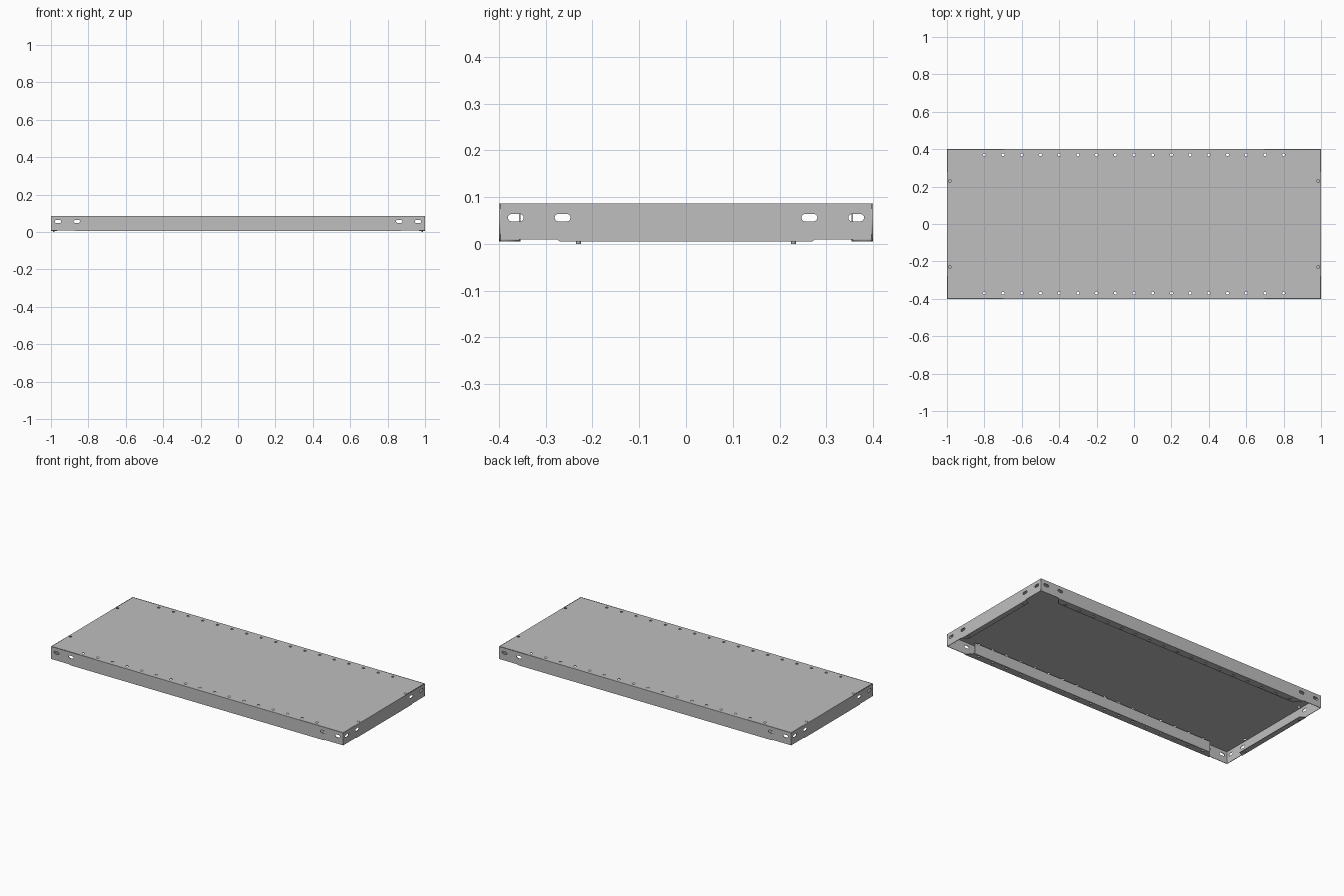
import bpy
import math
from mathutils import Vector

cube = bpy.data.objects.get("Cube")
if cube:
    bpy.data.objects.remove(cube, do_unlink=True)

# Shelf dimensions
HALF_X, HALF_Y, TOP = 1.0, 0.4, 0.086
WALL_BASE, TAB_BASE = 0.009, 0.005
SHEET = 0.003

steel = bpy.data.materials.new("light_grey_steel")
steel.use_nodes = True
colour = (0.52, 0.52, 0.52, 1)
steel.diffuse_color = colour
steel.node_tree.nodes["Principled BSDF"].inputs["Base Color"].default_value = colour


def slot(cx, cy, radius, straight=0.0, steps=6):
    """Outline of a round hole, or of a slot when straight is above zero."""
    points = []
    for side in (1, -1):
        for i in range(steps + (1 if straight else 0)):
            a = math.pi * i / steps - side * math.pi / 2
            points.append((cx + side * straight / 2 + radius * math.cos(a),
                           cy + radius * math.sin(a)))
    return points


def rectangle(x0, x1, y0, y1):
    return [(x0, y0), (x1, y0), (x1, y1), (x0, y1)]


def panel(name, outline, holes, location, rotation=(0, 0, 0)):
    """Sheet metal panel: a filled, extruded outline with openings."""
    curve = bpy.data.curves.new(name, 'CURVE')
    curve.dimensions = '2D'
    curve.fill_mode = 'BOTH'
    curve.extrude = SHEET / 2
    for loop in [outline] + holes:
        spline = curve.splines.new('POLY')
        spline.points.add(len(loop) - 1)
        for point, (x, y) in zip(spline.points, loop):
            point.co = (x, y, 0, 1)
        spline.use_cyclic_u = True
    obj = bpy.data.objects.new(name, curve)
    bpy.context.collection.objects.link(obj)
    obj.location = Vector(location)
    obj.rotation_euler = [math.radians(a) for a in rotation]
    bpy.ops.object.select_all(action='DESELECT')
    obj.select_set(True)
    bpy.context.view_layer.objects.active = obj
    bpy.ops.object.convert(target='MESH')
    obj = bpy.context.view_layer.objects.active
    obj.data.materials.clear()
    obj.data.materials.append(steel)
    return obj


def wall_outline(half, tab):
    """Wall with a slightly deeper, tapered tab along the bottom."""
    return [(-half, WALL_BASE), (-tab - 0.005, WALL_BASE), (-tab, TAB_BASE),
            (tab, TAB_BASE), (tab + 0.005, WALL_BASE), (half, WALL_BASE),
            (half, TOP), (-half, TOP)]


def wall_slots(positions):
    return [slot(s * p, 0.056, 0.008, 0.018) for p in positions for s in (-1, 1)]


# Top plate with rows of holes
row = [i / 10 for i in range(-8, 9)]
plate_holes = [slot(x, s * 0.37, 0.008) for x in row for s in (-1, 1)]
plate_holes += [slot(sx * 0.985, sy * 0.23, 0.008)
                for sx in (-1, 1) for sy in (-1, 1)]
px, py = HALF_X - SHEET, HALF_Y - SHEET
panel("top_plate", rectangle(-px, px, -py, py), plate_holes,
      (0, 0, TOP - SHEET / 2))

# Long walls, each with a return flange and an upturned lip
LIP_Y = 0.357
for side, label in ((-1, "front"), (1, "back")):
    panel(label + "_wall", wall_outline(HALF_X, 0.87),
          wall_slots((0.962, 0.862)),
          (0, side * (HALF_Y - SHEET / 2), 0), (90, 0, 0))
    outer, inner = side * py, side * LIP_Y
    panel(label + "_flange",
          [(-0.87, outer), (0.87, outer), (0.84, inner), (-0.84, inner)],
          [slot(x, side * 0.37, 0.008) for x in row],
          (0, 0, TAB_BASE + SHEET / 2))
    panel(label + "_lip", rectangle(-0.84, 0.84, TAB_BASE, 0.072), [],
          (0, side * (LIP_Y - SHEET / 2), 0), (90, 0, 0))

# End walls, each with a narrow return flange and two rivets
for side, label in ((-1, "right"), (1, "left")):
    panel(label + "_end_wall", wall_outline(py, 0.27),
          wall_slots((0.364, 0.264)),
          (side * (HALF_X - SHEET / 2), 0, 0), (90, 0, 90))
    outer, inner = side * px, side * 0.968
    panel(label + "_end_flange",
          [(outer, -0.27), (outer, 0.27), (inner, 0.255), (inner, -0.255)],
          [], (0, 0, TAB_BASE + SHEET / 2))
    for y, place in ((-0.23, "front"), (0.23, "back")):
        bpy.ops.mesh.primitive_cylinder_add(
            vertices=12, radius=0.005, depth=0.006,
            location=(side * 0.985, y, 0.003))
        rivet = bpy.context.object
        rivet.name = f"{label}_{place}_rivet"
        rivet.data.materials.append(steel)
